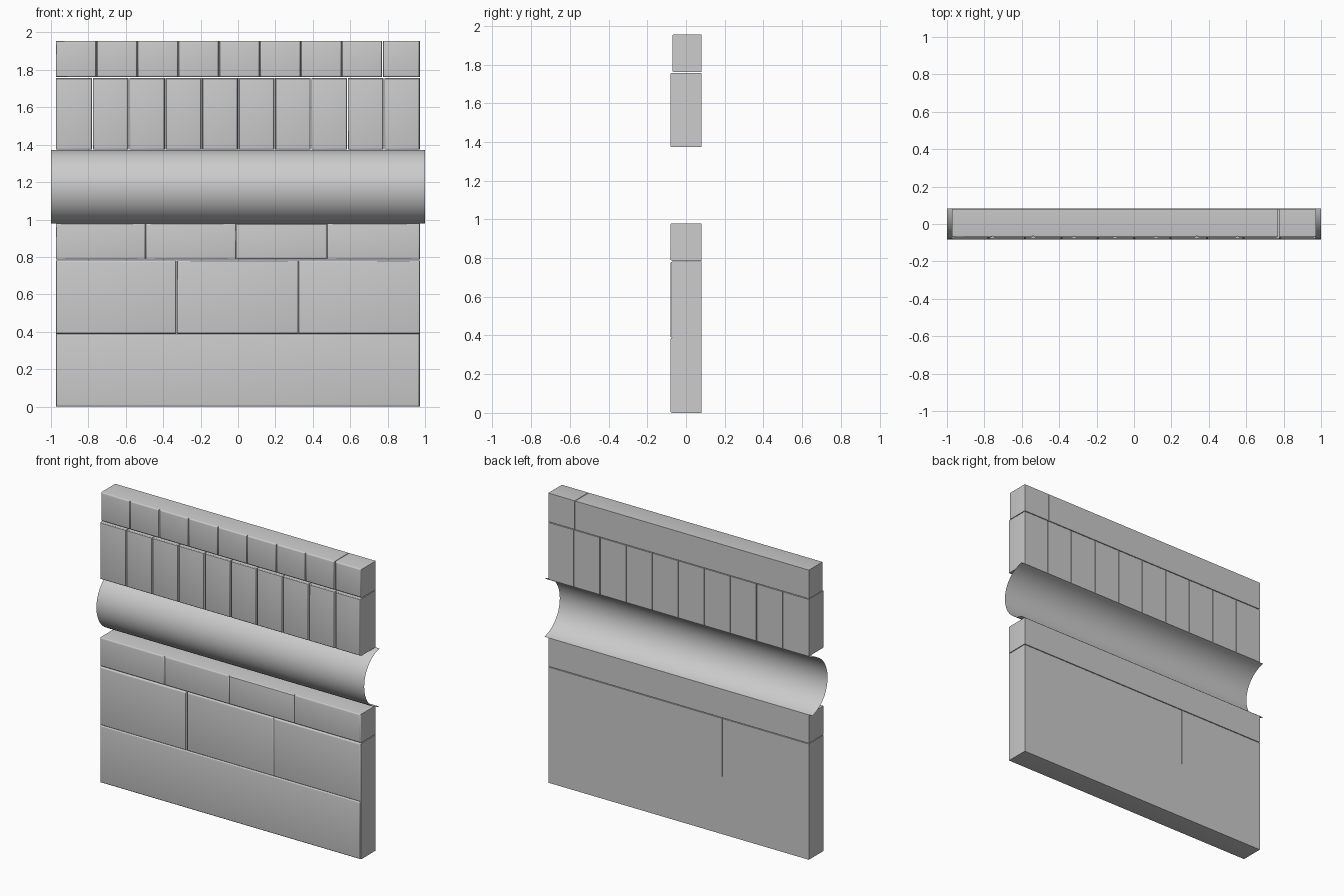
import bpy, bmesh, math

if "Cube" in bpy.data.objects:
    bpy.data.objects.remove(bpy.data.objects["Cube"])

LEFT, RIGHT, BACK = -0.974, 0.972, 0.081


def make_object(name, bm, angle=30):
    mesh = bpy.data.meshes.new(name)
    bm.to_mesh(mesh)
    bm.free()
    ob = bpy.data.objects.new(name, mesh)
    bpy.context.collection.objects.link(ob)
    bpy.context.view_layer.objects.active = ob
    ob.select_set(True)
    bpy.ops.object.shade_smooth_by_angle(angle=math.radians(angle))
    ob.select_set(False)
    return ob


def block(name, x0, x1, z0, z1, front):
    """Box whose front rim is rounded."""
    bm = bmesh.new()
    bmesh.ops.create_cube(bm, size=1)
    for v in bm.verts:
        v.co.x = x0 if v.co.x < 0 else x1
        v.co.y = front if v.co.y < 0 else BACK
        v.co.z = z0 if v.co.z < 0 else z1
    rim = [e for e in bm.edges if all(abs(v.co.y - front) < 1e-5 for v in e.verts)]
    bmesh.ops.bevel(bm, geom=rim, offset=0.009, segments=3, profile=0.5,
                    affect='EDGES')
    make_object(name, bm)


def course(name, z0, z1, joints, front=-0.081, gap=0.0, open_joints=()):
    """Row of blocks split at the joints; listed joints are left slightly open."""
    xs = [LEFT, *joints, RIGHT]
    for i in range(len(xs) - 1):
        a, b = xs[i], xs[i + 1]
        if i > 0:
            a += 0.002 if i in open_joints else gap / 2
        if i < len(xs) - 2:
            b -= 0.002 if i + 1 in open_joints else gap / 2
        block(f"{name}_{i + 1}", a, b, z0, z1, front)


# lower courses
course("base_block", 0.0, 0.388, [])
course("large_block", 0.388, 0.781, [-0.328, 0.322], open_joints=(1,))
course("medium_block", 0.786, 0.979, [-0.494, -0.010, 0.476])

# upper courses
course("tall_block", 1.373, 1.757, [-0.778 + 0.1948 * i for i in range(9)], gap=0.004)
course("cap_block", 1.762, 1.955, [-0.757 + 0.2185 * i for i in range(8)],
       front=-0.071, open_joints=(8,))

# rounded moulding: open half-round sheet bulging forward
bm = bmesh.new()
z_mid, half, steps = 1.175, 0.196, 32
depth = 0.164
radius = (half ** 2 + depth ** 2) / (2 * depth)
sweep = math.acos((radius - depth) / radius)
pairs = []
for i in range(steps + 1):
    t = -sweep + 2 * sweep * i / steps
    y = -0.082 + radius * (1 - math.cos(t))
    z = z_mid + radius * math.sin(t)
    pairs.append((bm.verts.new((-1, y, z)), bm.verts.new((1, y, z))))
for (a, b), (c, d) in zip(pairs, pairs[1:]):
    bm.faces.new((a, b, d, c))
make_object("rounded_moulding", bm, 40)
